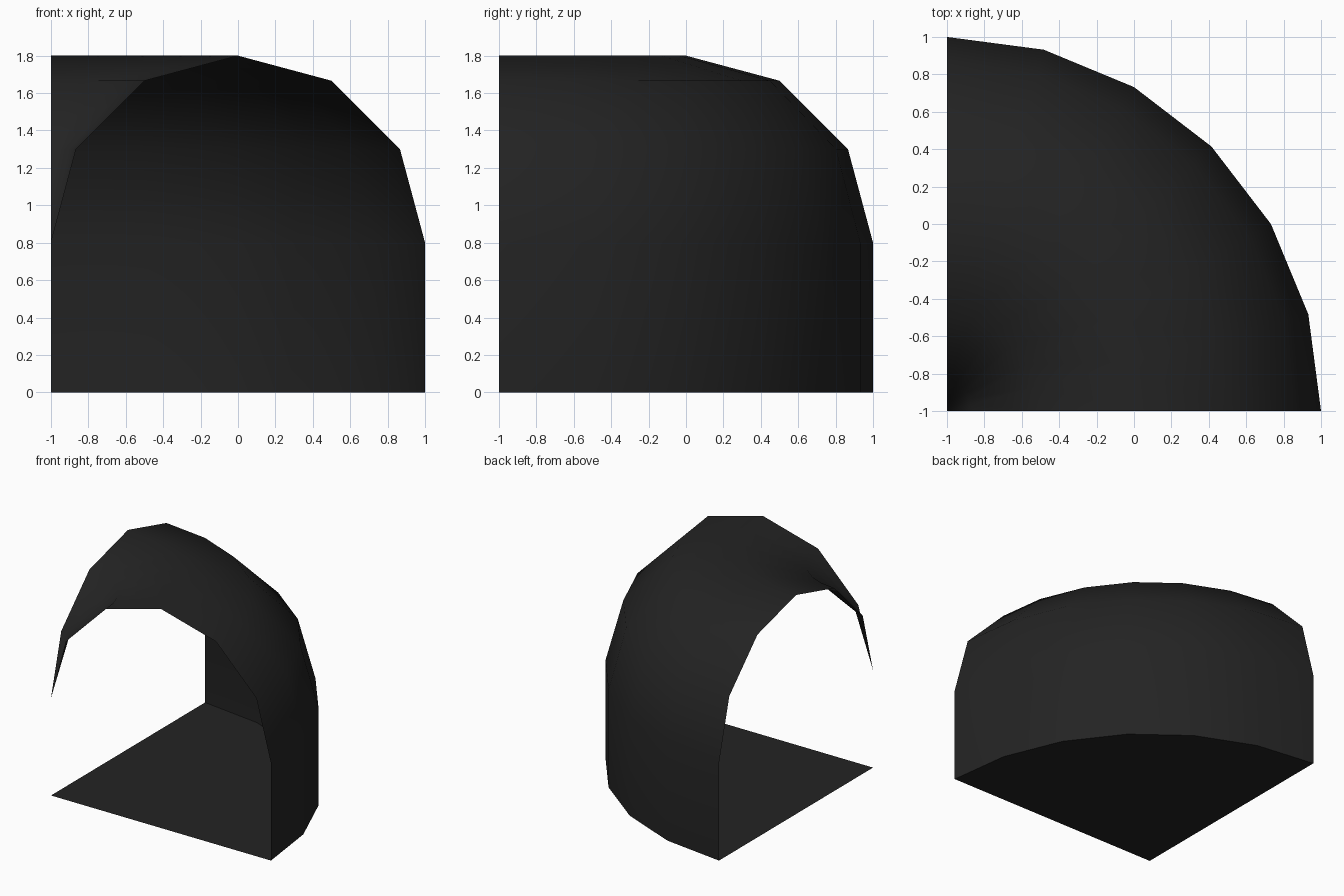
import bpy, bmesh, math

if "Cube" in bpy.data.objects:
    bpy.data.objects.remove(bpy.data.objects["Cube"])

SEG = 6                      # 15 degree steps around the corner
CX, CY, R = -1.0, -1.0, 2.0  # pivot corner and outer radius
WALL = 0.8                   # height of the straight wall

mat = bpy.data.materials.new("charcoal")
mat.diffuse_color = (0.017, 0.017, 0.017, 1)
mat.use_nodes = True
mat.node_tree.nodes["Principled BSDF"].inputs["Base Color"].default_value = mat.diffuse_color


def point(r, z, i):
    a = math.pi / 2 * i / SEG
    return (CX + r * math.cos(a), CY + r * math.sin(a), z)


def finish(name, bm):
    me = bpy.data.meshes.new(name)
    bm.to_mesh(me)
    bm.free()
    me.materials.append(mat)
    ob = bpy.data.objects.new(name, me)
    bpy.context.collection.objects.link(ob)
    return ob


# vaulted tunnel bend: wall and half-round arch swept about the corner
profile = [(R, 0.0)]
for k in range(6):
    t = math.pi * k / 6
    profile.append((1 + math.cos(t), WALL + math.sin(t)))
bm = bmesh.new()
rows = [[bm.verts.new(point(r, z, i)) for i in range(SEG + 1)] for r, z in profile]
for a, b in zip(rows, rows[1:]):
    for i in range(SEG):
        bm.faces.new((a[i], a[i + 1], b[i + 1], b[i]))
tip = bm.verts.new((CX, CY, WALL))
for i in range(SEG):
    bm.faces.new((rows[-1][i], rows[-1][i + 1], tip))
for f in bm.faces:
    f.smooth = True
finish("curved_vault", bm)

# quarter-round floor
bm = bmesh.new()
centre = bm.verts.new((CX, CY, 0))
rim = [bm.verts.new(point(R, 0, i)) for i in range(SEG + 1)]
bm.faces.new([centre] + rim)
finish("floor", bm)
